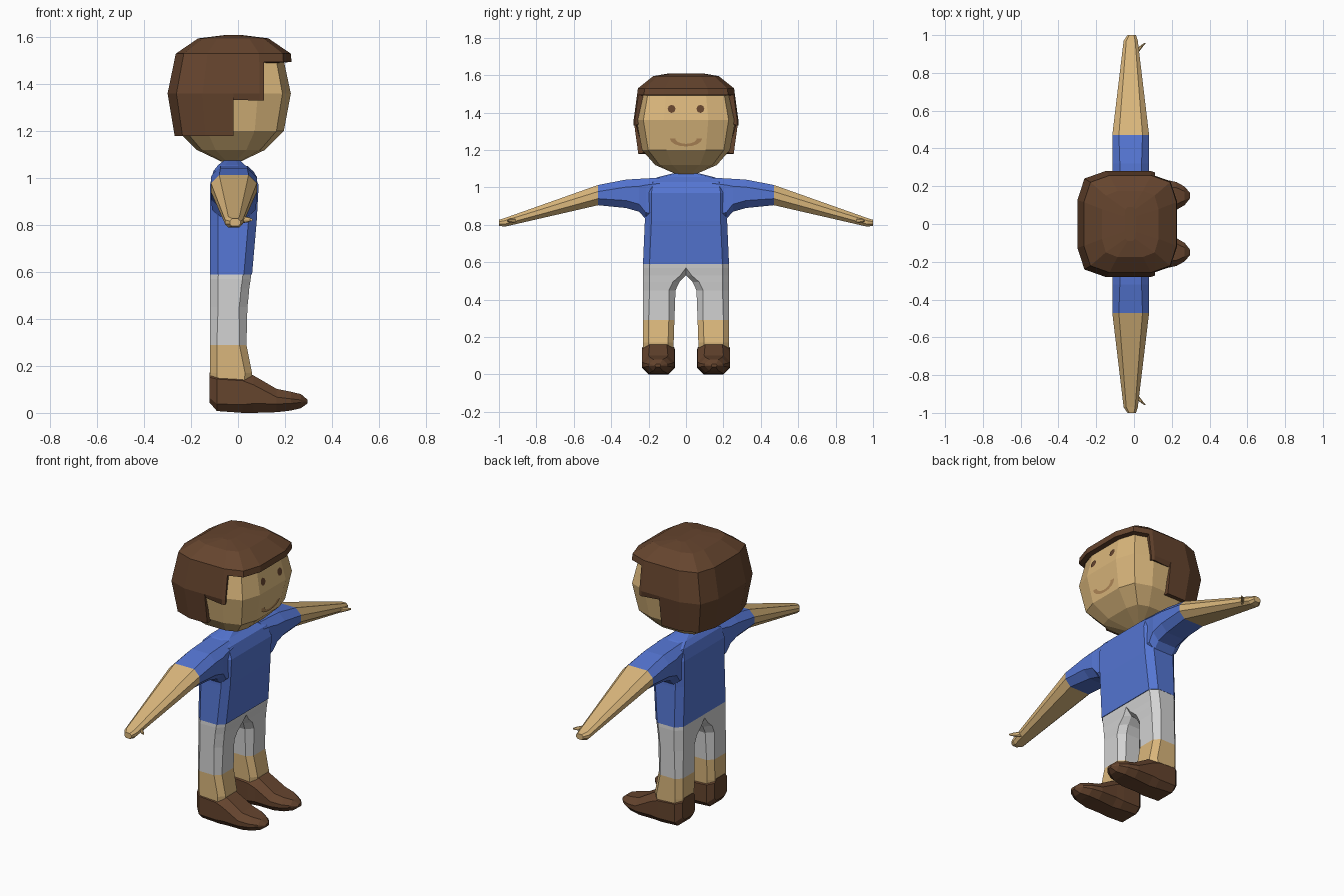
import bpy, bmesh, math
from mathutils import Vector

if "Cube" in bpy.data.objects:
    bpy.data.objects.remove(bpy.data.objects["Cube"])


def material(name, rgb):
    m = bpy.data.materials.new(name)
    m.diffuse_color = (*rgb, 1)
    m.use_nodes = True
    m.node_tree.nodes["Principled BSDF"].inputs["Base Color"].default_value = m.diffuse_color
    return m


SKIN = material("skin", (0.70, 0.47, 0.20))
HAIR = material("dark_brown", (0.13, 0.058, 0.027))
BLUE = material("shirt_blue", (0.09, 0.18, 0.65))
GREY = material("light_grey", (0.65, 0.65, 0.65))
LIP = material("tan", (0.45, 0.25, 0.10))

AXES = {"x": lambda t, u, v: (t, u, v),
        "y": lambda t, u, v: (u, t, v),
        "z": lambda t, u, v: (u, v, t)}


def box_ring(u0, u1, v0, v1, c, c0=None):
    """Rectangle with chamfered corners; c0 is the chamfer on the v0 side."""
    d = c if c0 is None else c0
    return [(u0 + d, v0), (u1 - d, v0), (u1, v0 + d), (u1, v1 - c),
            (u1 - c, v1), (u0 + c, v1), (u0, v1 - c), (u0, v0 + d)]


def head_ring(cx, a, b):
    """Twelve-sided rounded square."""
    q = [(1, -.45), (1, .45), (.86, .86)]
    pts = []
    for k in range(4):
        for x, y in q:
            for _ in range(k):
                x, y = -y, x
            pts.append((cx + a * x, b * y))
    return pts


def loft(axis, rings):
    bm = bmesh.new()
    loops = [[bm.verts.new(AXES[axis](t, u, v)) for u, v in pts] for t, pts in rings]
    n = len(loops[0])
    for a, b in zip(loops, loops[1:]):
        for i in range(n):
            j = (i + 1) % n
            bm.faces.new((a[i], a[j], b[j], b[i]))
    bm.faces.new(loops[0])
    bm.faces.new(loops[-1])
    bmesh.ops.remove_doubles(bm, verts=bm.verts[:], dist=1e-5)
    bmesh.ops.recalc_face_normals(bm, faces=bm.faces[:])
    return bm


def finish(name, bm, mats, rule=None, mirror=False):
    if rule:
        for f in bm.faces:
            f.material_index = rule(f.calc_center_median())
    me = bpy.data.meshes.new(name)
    bm.to_mesh(me)
    bm.free()
    for m in mats:
        me.materials.append(m)
    ob = bpy.data.objects.new(name, me)
    bpy.context.collection.objects.link(ob)
    if mirror:
        mod = ob.modifiers.new("mirror", "MIRROR")
        mod.use_axis = (False, True, False)
        mod.use_clip = True
    return ob


# Torso
finish("shirt", loft("z", [
    (0.59, box_ring(-.12, .06, -.23, .23, .035)),
    (0.82, box_ring(-.12, .08, -.22, .22, .035)),
    (0.97, box_ring(-.12, .088, -.22, .22, .035)),
    (1.03, box_ring(-.105, .065, -.21, .21, .035)),
    (1.055, box_ring(-.085, .03, -.15, .15, .03)),
    (1.075, box_ring(-.06, .01, -.07, .07, .02))]), [BLUE])

# Neck
finish("neck", loft("z", [(1.05, box_ring(-.055, .008, -.055, .055, .015)),
                          (1.10, box_ring(-.055, .008, -.055, .055, .015))]), [SKIN])

# Arms with short sleeves
finish("arm", loft("y", [
    (0.14, box_ring(-.105, .07, .83, 1.052, .03)),
    (0.215, box_ring(-.11, .075, .83, 1.048, .035)),
    (0.25, box_ring(-.115, .08, .87, 1.046, .04)),
    (0.32, box_ring(-.115, .08, .89, 1.042, .04)),
    (0.47, box_ring(-.115, .08, .905, 1.013, .035)),
    (0.97, box_ring(-.055, .02, .79, .836, .014)),
    (1.00, box_ring(-.035, .01, .795, .827, .01))]),
    [BLUE, SKIN], lambda c: int(c.y > .47), True)

# Thumbs
finish("thumb", loft("y", [
    (0.91, box_ring(0, .025, .808, .836, .006)),
    (0.94, box_ring(.028, .048, .812, .834, .006)),
    (0.957, box_ring(.052, .062, .818, .828, .003))]), [SKIN], None, True)

# Legs with shorts
finish("leg", loft("z", [
    (0.12, box_ring(-.115, .055, .068, .23, .03)),
    (0.17, box_ring(-.12, .06, .066, .23, .03)),
    (0.29, box_ring(-.12, .036, .062, .23, .03)),
    (0.45, box_ring(-.12, .04, .056, .23, .035)),
    (0.495, box_ring(-.12, .045, .035, .23, .035)),
    (0.53, box_ring(-.12, .048, .0, .23, .035, .03)),
    (0.57, box_ring(-.12, .054, .0, .23, .035, 0)),
    (0.60, box_ring(-.118, .057, .0, .228, .035, 0))]),
    [SKIN, GREY], lambda c: int(c.z > .29), True)

# Shoes
finish("shoe", loft("x", [
    (-.122, box_ring(.09, .205, .045, .172, .02)),
    (-.09, box_ring(.062, .234, .008, .174, .03)),
    (.02, box_ring(.06, .235, 0, .172, .035)),
    (.065, box_ring(.062, .235, 0, .16, .04)),
    (.165, box_ring(.062, .235, .003, .102, .035)),
    (.225, box_ring(.075, .222, .01, .09, .03)),
    (.268, box_ring(.10, .198, .02, .08, .025)),
    (.296, box_ring(.135, .165, .04, .056, .006))]), [HAIR], None, True)

# Head
finish("head", loft("z", [
    (1.07, head_ring(-.03, .04, .05)),
    (1.12, head_ring(-.03, .145, .165)),
    (1.20, head_ring(-.03, .225, .235)),
    (1.36, head_ring(-.03, .255, .265)),
    (1.50, head_ring(-.03, .225, .237)),
    (1.57, head_ring(-.03, .13, .15))]), [SKIN])

# Hair: shell around the head, cut in steps along the sides
hair = loft("z", [
    (1.18, head_ring(-.03, .24, .255)),
    (1.36, head_ring(-.03, .27, .28)),
    (1.53, head_ring(-.02, .245, .257)),
    (1.595, head_ring(-.02, .15, .175)),
    (1.61, head_ring(-.02, .03, .09))])
for co, no in [((-.02, 0, 0), (1, 0, 0)), ((.11, 0, 0), (1, 0, 0)),
               ((0, 0, 1.36), (0, 0, 1)), ((0, 0, 1.495), (0, 0, 1))]:
    bmesh.ops.bisect_plane(hair, geom=hair.verts[:] + hair.edges[:] + hair.faces[:],
                           plane_co=co, plane_no=no)


def is_hair(c):
    low = 1.185 if c.x < -.02 else 1.36 if c.x < .11 else 1.495
    return c.z > low


bmesh.ops.delete(hair, geom=[f for f in hair.faces if not is_hair(f.calc_center_median())],
                 context="FACES")
ob = finish("hair", hair, [HAIR])
sol = ob.modifiers.new("thickness", "SOLIDIFY")
sol.thickness = 0.03
sol.offset = -1


# Painted face details: thin plates that follow the front of the head
def face_x(z):
    return .225 - .03 * ((z - 1.36) / .14 if z > 1.36 else (1.36 - z) / .16)


def face_plate(name, polys, mat):
    bm = bmesh.new()
    for poly in polys:
        bm.faces.new([bm.verts.new((face_x(z) + .004, y, z)) for y, z in poly])
    bmesh.ops.remove_doubles(bm, verts=bm.verts[:], dist=1e-5)
    finish(name, bm, [mat])


for side, name in ((-1, "left_eye"), (1, "right_eye")):
    face_plate(name, [[(side * .077 + .021 * math.cos(i * math.pi / 4),
                        1.42 + .022 * math.sin(i * math.pi / 4)) for i in range(8)]], HAIR)


def arc(r, i):
    a = math.pi + math.pi * i / 8
    return (r * math.cos(a), 1.262 + r * .5 * math.sin(a))


face_plate("smile", [[arc(.086, i), arc(.086, i + 1), arc(.058, i + 1), arc(.058, i)]
                     for i in range(8)], LIP)
